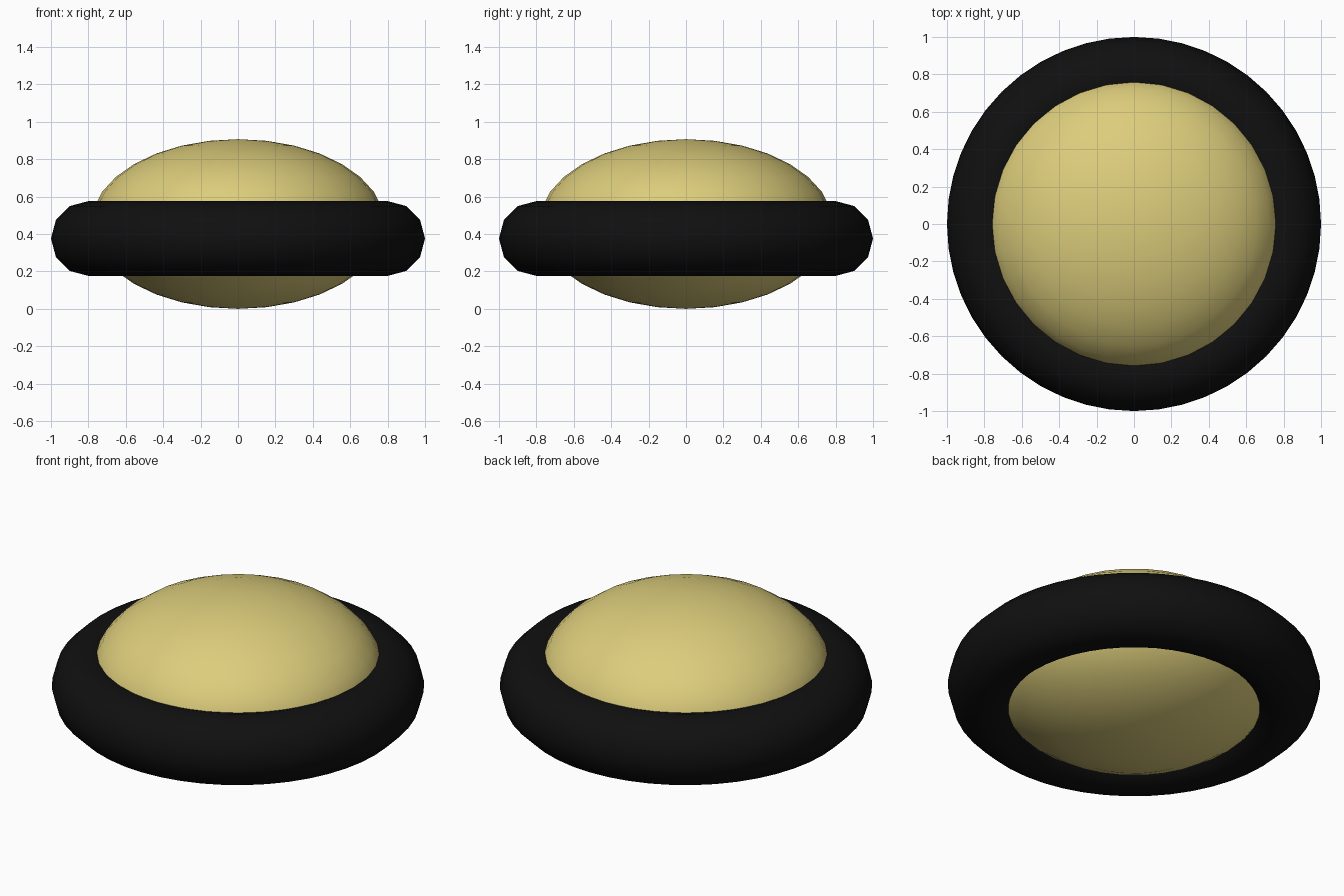
import bpy
import math

if "Cube" in bpy.data.objects:
    bpy.data.objects.remove(bpy.data.objects["Cube"])


def finish(obj, name, color):
    obj.name = name
    mat = bpy.data.materials.new(name + "_material")
    mat.diffuse_color = color
    mat.use_nodes = True
    mat.node_tree.nodes["Principled BSDF"].inputs["Base Color"].default_value = mat.diffuse_color
    obj.data.materials.append(mat)
    bpy.ops.object.shade_smooth_by_angle(angle=math.radians(60))


# Black ring
bpy.ops.mesh.primitive_torus_add(major_radius=0.8, minor_radius=0.2,
                                 major_segments=48, minor_segments=12,
                                 location=(0, 0, 0.376))
finish(bpy.context.object, "ring", (0.005, 0.005, 0.005, 1))

# Flattened yellow ball filling the ring
bpy.ops.mesh.primitive_uv_sphere_add(segments=32, ring_count=16, radius=1,
                                     location=(0, 0, 0.4535))
ball = bpy.context.object
ball.scale = (0.785, 0.785, 0.4535)
bpy.ops.object.transform_apply(location=False, rotation=False, scale=True)
finish(ball, "cushion", (0.72, 0.61, 0.2, 1))
